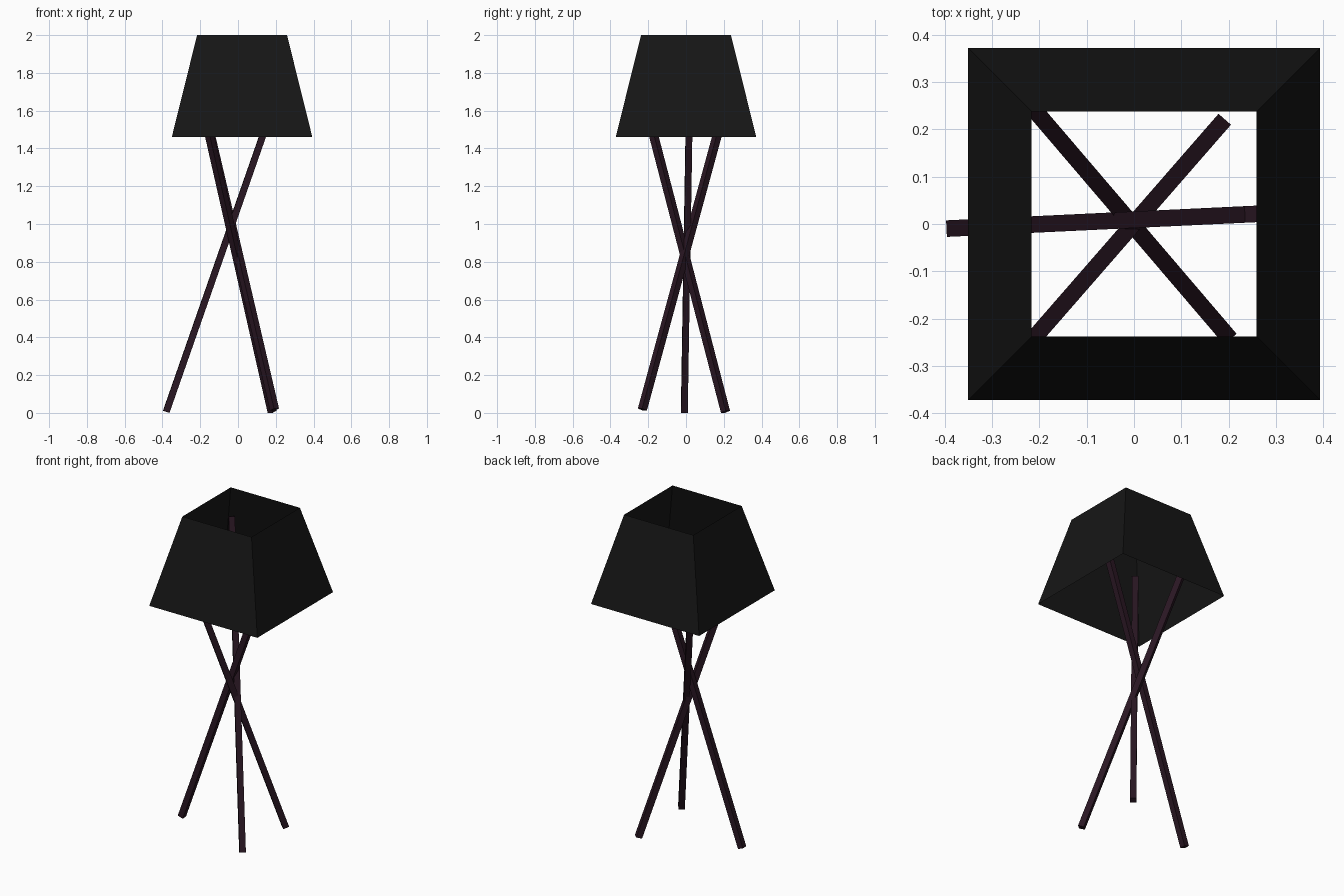
import bpy, bmesh, math
from mathutils import Vector, Matrix

if "Cube" in bpy.data.objects:
    bpy.data.objects.remove(bpy.data.objects["Cube"])


def material(name, rgb):
    m = bpy.data.materials.new(name)
    m.diffuse_color = (*rgb, 1)
    m.use_nodes = True
    m.node_tree.nodes["Principled BSDF"].inputs["Base Color"].default_value = m.diffuse_color
    return m


def finish(name, bm, mat):
    bmesh.ops.recalc_face_normals(bm, faces=bm.faces)
    me = bpy.data.meshes.new(name)
    bm.to_mesh(me)
    bm.free()
    me.materials.append(mat)
    ob = bpy.data.objects.new(name, me)
    bpy.context.collection.objects.link(ob)
    return ob


def square_bar(name, a, b, width, mat):
    """Square bar from a to b with two sides kept upright."""
    a, b = Vector(a), Vector(b)
    axis = (b - a).normalized()
    side = Vector((0, 0, 1)).cross(axis).normalized()
    rot = Matrix((side, axis.cross(side), axis)).transposed().to_4x4()
    bm = bmesh.new()
    bmesh.ops.create_cube(bm, size=1)
    bmesh.ops.scale(bm, vec=(width, width, (b - a).length), verts=bm.verts)
    bmesh.ops.transform(bm, matrix=Matrix.Translation((a + b) / 2) @ rot, verts=bm.verts)
    return finish(name, bm, mat)


black = material("black_fabric", (0.008, 0.008, 0.008))
wood = material("dark_wood", (0.022, 0.008, 0.016))

# Lampshade: open square frustum, thin sheet
bm = bmesh.new()
bmesh.ops.create_cone(bm, cap_ends=False, segments=4, radius1=0.372 * math.sqrt(2),
                      radius2=0.238 * math.sqrt(2), depth=0.54,
                      matrix=Matrix.Translation((0.0215, 0, 1.73)) @ Matrix.Rotation(math.pi / 4, 4, 'Z'))
# keep the sides square to the axes
v = bm.verts[:][0].co
if abs(abs(v.x - 0.0215) - abs(v.y)) > 0.01:
    bmesh.ops.rotate(bm, cent=(0.0215, 0, 0), verts=bm.verts,
                     matrix=Matrix.Rotation(math.pi / 4, 3, 'Z'))
finish("lampshade", bm, black)

# Three crossing legs
legs = {
    "left_leg": ((-0.38, -0.009, 0.006), (0.251, 0.021, 1.81)),
    "front_leg": ((0.193, -0.231, 0.018), (-0.225, 0.258, 1.81)),
    "back_leg": ((0.181, 0.209, 0.006), (-0.228, -0.26, 1.81)),
}
for name, (foot, top) in legs.items():
    square_bar(name, foot, top, 0.035, wood)
